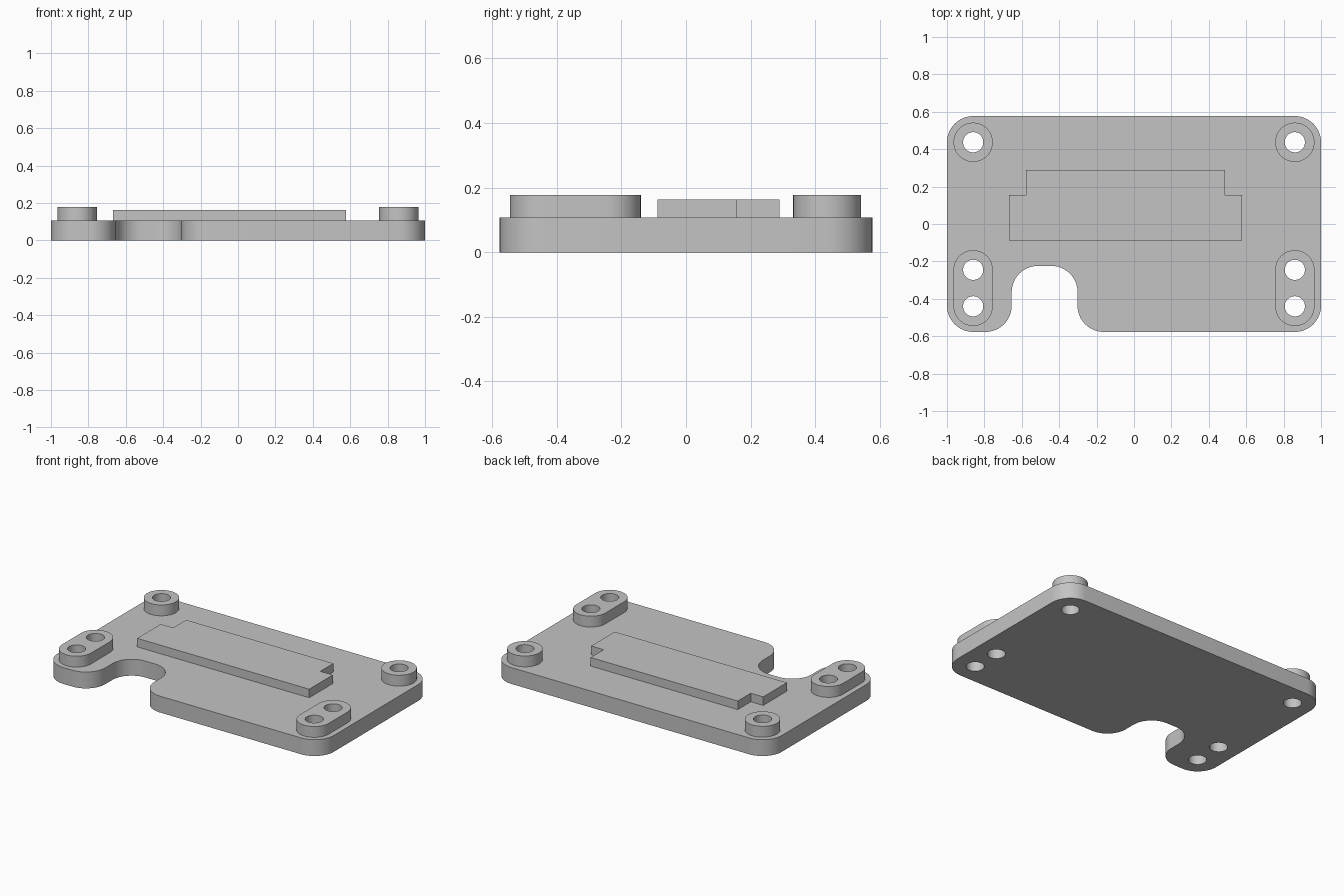
import bpy
import bmesh
import math
from mathutils import Vector

cube = bpy.data.objects.get("Cube")
if cube:
    bpy.data.objects.remove(cube, do_unlink=True)

grey = bpy.data.materials.new("plain grey")
grey.use_nodes = True
colour = (0.55, 0.55, 0.55, 1)
grey.diffuse_color = colour
grey.node_tree.nodes["Principled BSDF"].inputs["Base Color"].default_value = colour

PLATE_TOP, PAD_TOP, BOSS_TOP = 0.107, 0.163, 0.178
HOLE_X, BACK_Y, MID_Y, FRONT_Y = 0.86, 0.437, -0.245, -0.44
HOLE_R, BOSS_R, CORNER_R = 0.054, 0.105, 0.14


def outline(corners, radius, steps=12):
    """Right-angled outline with every corner rounded to the radius."""
    points = []
    corners = [Vector(c) for c in corners]
    for i, c in enumerate(corners):
        back = (corners[i - 1] - c).normalized()
        ahead = (corners[(i + 1) % len(corners)] - c).normalized()
        centre = c + radius * (back + ahead)
        for k in range(steps + 1 if radius else 1):
            t = k / steps * math.pi / 2
            p = centre - radius * (math.cos(t) * ahead + math.sin(t) * back)
            if not points or (p - points[-1]).length > 1e-4:
                points.append(p)
    if (points[0] - points[-1]).length < 1e-4:
        points.pop()
    return points


def slot(x, y0, y1, r):
    """Round-ended slot; a circle when both ends coincide."""
    return outline([(x - r, y0 - r), (x + r, y0 - r),
                    (x + r, y1 + r), (x - r, y1 + r)], r)


def slab(name, outlines, z0, z1):
    """Extrude the first outline, with the others as through holes."""
    curve = bpy.data.curves.new(name, "CURVE")
    curve.dimensions = "2D"
    curve.fill_mode = "BOTH"
    curve.extrude = (z1 - z0) / 2
    for points in outlines:
        spline = curve.splines.new("POLY")
        spline.points.add(len(points) - 1)
        for target, p in zip(spline.points, points):
            target.co = (p.x, p.y, 0, 1)
        spline.use_cyclic_u = True
    obj = bpy.data.objects.new(name, curve)
    bpy.context.collection.objects.link(obj)
    obj.location.z = (z0 + z1) / 2
    bpy.ops.object.select_all(action="DESELECT")
    obj.select_set(True)
    bpy.context.view_layer.objects.active = obj
    bpy.ops.object.convert(target="MESH")
    obj = bpy.context.view_layer.objects.active
    mesh = obj.data
    bm = bmesh.new()
    bm.from_mesh(mesh)
    bmesh.ops.remove_doubles(bm, verts=bm.verts, dist=1e-4)
    bmesh.ops.recalc_face_normals(bm, faces=bm.faces)
    bm.to_mesh(mesh)
    bm.free()
    mesh.materials.clear()
    mesh.materials.append(grey)
    mesh.shade_smooth()
    mesh.set_sharp_from_angle(angle=math.radians(30))
    return obj


# Base plate with the rounded front notch and six through holes
w, d = 1.0, 0.577
notch_l, notch_r, notch_y = -0.654, -0.302, -0.224
plate = outline([(-w, -d), (notch_l, -d), (notch_l, notch_y), (notch_r, notch_y),
                 (notch_r, -d), (w, -d), (w, d), (-w, d)], CORNER_R)
holes = [slot(s * HOLE_X, y, y, HOLE_R)
         for s in (-1, 1) for y in (BACK_Y, MID_Y, FRONT_Y)]
slab("base_plate", [plate] + holes, 0, PLATE_TOP)

# Mounting bosses: round at the back, two-hole slots at the front
for side, s in (("right", -1), ("left", 1)):
    x = s * HOLE_X
    slab("back_boss_" + side, [slot(x, BACK_Y, BACK_Y, BOSS_R),
                               slot(x, BACK_Y, BACK_Y, HOLE_R)], PLATE_TOP, BOSS_TOP)
    slab("front_boss_" + side, [slot(x, FRONT_Y, MID_Y, BOSS_R)] +
         [slot(x, y, y, HOLE_R) for y in (FRONT_Y, MID_Y)], PLATE_TOP, BOSS_TOP)

# Raised stepped pad
pad = outline([(-0.668, -0.088), (0.577, -0.088), (0.577, 0.156), (0.487, 0.156),
               (0.487, 0.29), (-0.578, 0.29), (-0.578, 0.156), (-0.668, 0.156)], 0)
slab("raised_pad", [pad], PLATE_TOP, PAD_TOP)
